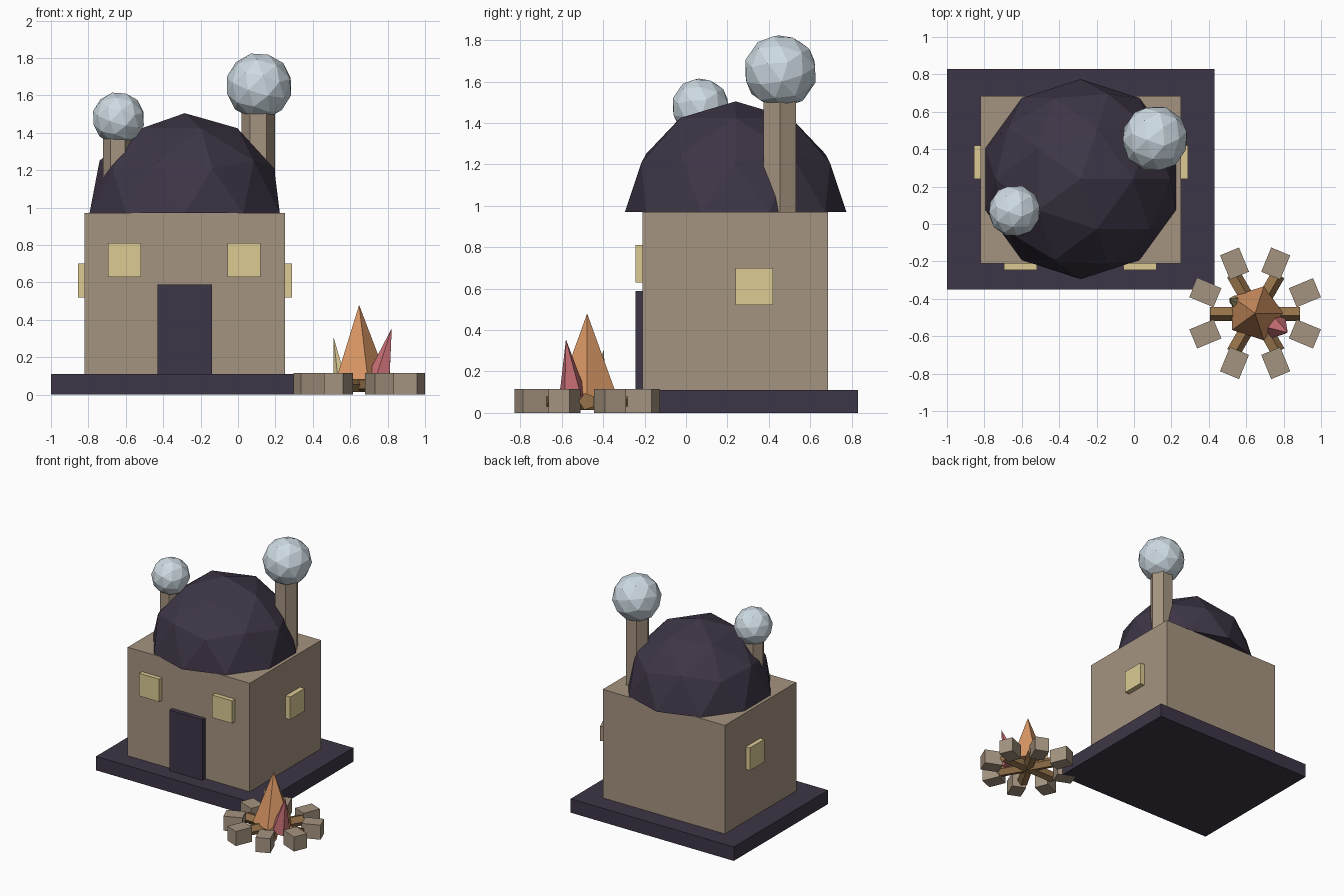
import bpy, bmesh, math
from mathutils import Matrix, Vector

if "Cube" in bpy.data.objects:
    bpy.data.objects.remove(bpy.data.objects["Cube"])


def mat(name, r, g, b):
    m = bpy.data.materials.new(name)
    m.diffuse_color = (r, g, b, 1)
    m.use_nodes = True
    m.node_tree.nodes["Principled BSDF"].inputs["Base Color"].default_value = m.diffuse_color
    return m


DARK = mat("dark_plum", .048, .036, .061)
STONE = mat("sandstone", .376, .296, .216)
PANE = mat("pale_yellow", .716, .597, .296)
GLASS = mat("pale_glass", .61, .70, .76)
WOOD = mat("wood", .305, .171, .07)
ORANGE = mat("orange", .68, .305, .127)
RED = mat("red", .61, .17, .19)


def finish(name, bm, material):
    bmesh.ops.recalc_face_normals(bm, faces=bm.faces)
    me = bpy.data.meshes.new(name)
    bm.to_mesh(me)
    bm.free()
    me.materials.append(material)
    ob = bpy.data.objects.new(name, me)
    bpy.context.collection.objects.link(ob)
    return ob


def box(name, x, y, z, material):
    """Box from (min, max) ranges."""
    bm = bmesh.new()
    c = Vector([(a + b) / 2 for a, b in (x, y, z)])
    s = Vector([b - a for a, b in (x, y, z)])
    bmesh.ops.create_cube(bm, size=1, matrix=Matrix.Translation(c) @ Matrix.Diagonal(s).to_4x4())
    return finish(name, bm, material)


def cone(name, start, end, r1, r2, sides, material, spin=0):
    """Straight prism or cone between two points, first corner facing +y."""
    a, b = Vector(start), Vector(end)
    d = b - a
    rot = Vector((0, 0, 1)).rotation_difference(d).to_matrix().to_4x4()
    m = Matrix.Translation((a + b) / 2) @ rot @ Matrix.Rotation(math.radians(90 + spin), 4, 'Z')
    bm = bmesh.new()
    bmesh.ops.create_cone(bm, cap_ends=True, segments=sides, radius1=r1, radius2=r2,
                          depth=d.length, matrix=m)
    # first corner of bmesh cones may lie on x or y: turn it to a known direction
    bmesh.ops.remove_doubles(bm, verts=bm.verts, dist=1e-5)
    return finish(name, bm, material)


def ball(name, centre, r, material, rot=(0, 0, 0), half=False):
    bm = bmesh.new()
    bmesh.ops.create_icosphere(bm, subdivisions=2, radius=r)
    if half:
        cut = bmesh.ops.bisect_plane(bm, geom=bm.verts[:] + bm.edges[:] + bm.faces[:], dist=1e-4,
                                     plane_co=(0, 0, 0), plane_no=(0, 0, 1), clear_inner=True)
        bmesh.ops.holes_fill(bm, edges=[e for e in bm.edges if e.is_boundary], sides=0)
    for axis, ang in zip('XYZ', rot):
        bmesh.ops.rotate(bm, verts=bm.verts, matrix=Matrix.Rotation(ang, 3, axis))
    bmesh.ops.translate(bm, verts=bm.verts, vec=centre)
    return finish(name, bm, material)


# House body
box("base_slab", (-1, .43), (-.35, .83), (0, .11), DARK)
box("walls", (-.82, .25), (-.21, .685), (.11, .97), STONE)
box("door", (-.43, -.14), (-.245, -.2), (.11, .59), DARK)
ball("dome_roof", (-.285, .24, .97), .535, DARK, half=True)

# Windows
for n, x in enumerate((-.695, -.055)):
    box(f"front_window_{n}", (x, x + .176), (-.245, -.2), (.63, .81), PANE)
box("left_window", (-.855, -.81), (.24, .42), (.52, .70), PANE)
box("right_window", (.24, .29), (.24, .42), (.52, .70), PANE)

# Hexagonal towers topped by globes
for n, (x, y, r, top, cz, R) in enumerate(((.108, .453, .09, 1.51, 1.65, .179),
                                           (-.643, .067, .078, 1.37, 1.478, .141))):
    cone(f"tower_{n}", (x, y, .97), (x, y, top), r, r, 6, STONE, spin=0)
    ball(f"globe_{n}", (x + .004, y + .003, cz), R, GLASS, rot=(.3, .2, .35))

# Campfire ring of stones
FX, FY = .6475, -.4775
for i in range(8):
    a = math.radians(22.5 + 45 * i)
    ob = box(f"fire_stone_{i}", (-.07, .07), (-.055, .055), (0, .115), STONE)
    ob.location = (FX + .288 * math.cos(a), FY + .288 * math.sin(a), 0)
    ob.rotation_euler.z = a

# Crossed five-sided logs
for i in range(3):
    a = math.radians(60 * i)
    ob = cone(f"log_{i}", (0, 0, -.24), (0, 0, .24), .042, .042, 5, WOOD)
    ob.location = (FX, FY, .055)
    ob.rotation_euler = (math.pi / 2, 0, a + math.pi / 2)

# Flames
cone("main_flame", (FX, FY, .08), (FX, FY, .48), .152, 0, 5, ORANGE, spin=180)
cone("red_flame", (.752, -.545, .07), (.822, -.58, .355), .072, 0, 5, RED)
cone("yellow_flame", (.548, -.418, .07), (.51, -.398, .31), .038, 0, 5, PANE)
